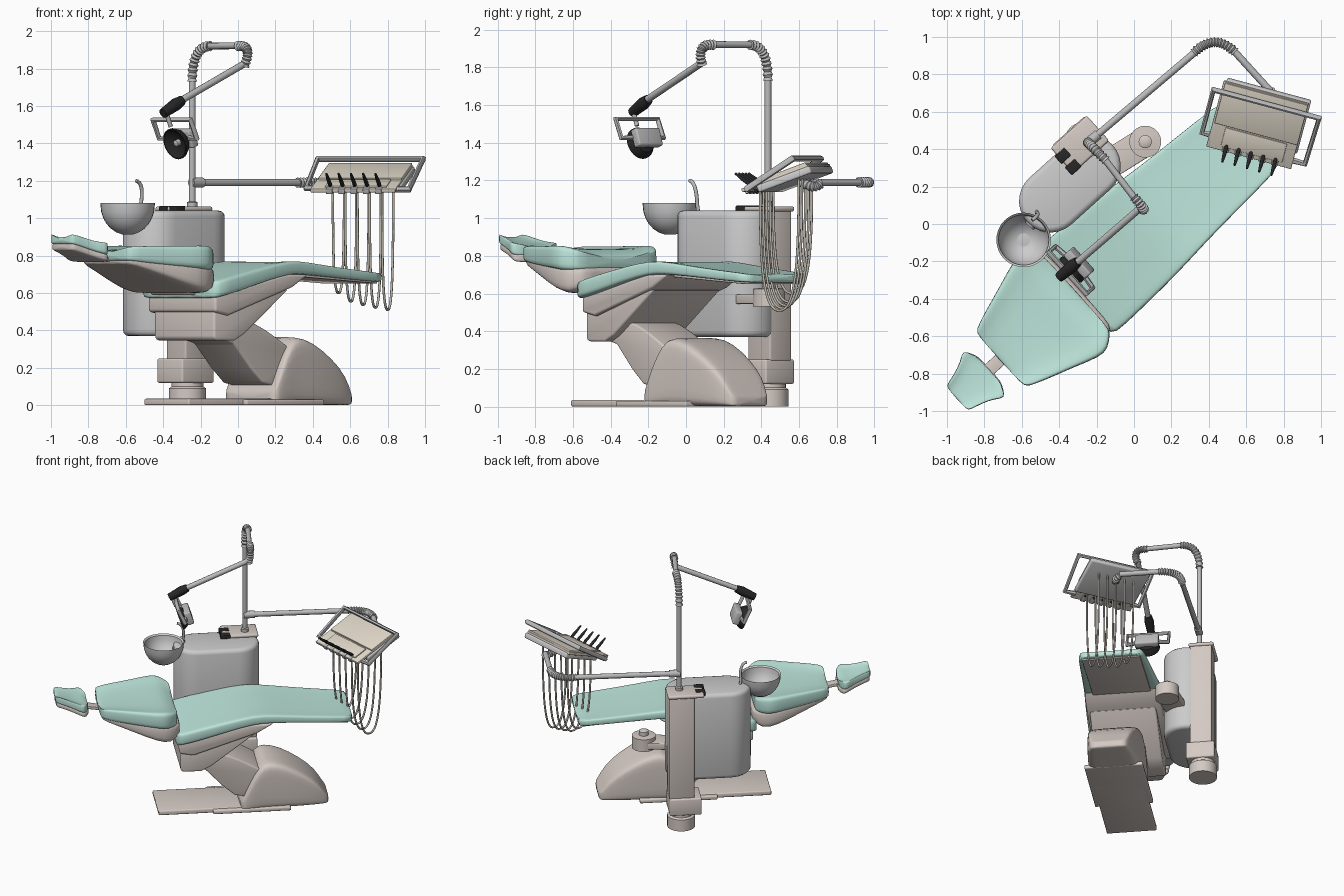
import bpy, bmesh, math
from mathutils import Matrix, Vector
from math import radians, sin, cos, pi

if "Cube" in bpy.data.objects:
    bpy.data.objects.remove(bpy.data.objects["Cube"])

def material(name, r, g, b):
    m = bpy.data.materials.new(name)
    m.diffuse_color = (r, g, b, 1)
    m.use_nodes = True
    m.node_tree.nodes["Principled BSDF"].inputs["Base Color"].default_value = m.diffuse_color
    return m

TEAL = material("teal", .51, .79, .71)
BEIGE = material("beige", .66, .59, .55)
PANEL = material("panel", .74, .68, .58)
BLACK = material("black", .02, .02, .02)
HOSE = material("hose", .50, .47, .41)
GREY = material("grey", .5, .5, .51)

T, R = Matrix.Translation, Matrix.Rotation
UNIT = R(radians(42), 4, 'Z')               # diagonal frame
CHAIR = T((.04, -.045, 0)) @ UNIT           # chair axis frame
BASE = CHAIR @ T((-.015, -.04, 0))          # base sits slightly off the chair axis
UP = R(pi / 2, 4, 'X')                      # profiles in (length, height)
SIDE = CHAIR @ UP
I = Matrix()

def skin(name, rings, mat, M=I, bevel=0, subsurf=0):
    """Closed rings joined into a capped body."""
    bm = bmesh.new()
    vs = [[bm.verts.new(p) for p in ring] for ring in rings]
    n = len(vs[0])
    for a, b in zip(vs, vs[1:]):
        for i in range(n):
            bm.faces.new((a[i], a[(i + 1) % n], b[(i + 1) % n], b[i]))
    bm.faces.new(vs[0][::-1])
    bm.faces.new(vs[-1])
    bmesh.ops.recalc_face_normals(bm, faces=bm.faces)
    if bevel:
        edges = [e for e in bm.edges if e.calc_face_angle(0) > radians(30)]
        bmesh.ops.bevel(bm, geom=edges, offset=bevel, segments=3, profile=.5,
                        affect='EDGES', clamp_overlap=True)
    me = bpy.data.meshes.new(name)
    bm.to_mesh(me)
    bm.free()
    ob = bpy.data.objects.new(name, me)
    bpy.context.collection.objects.link(ob)
    ob.matrix_world = M
    if mat:
        me.materials.append(mat)
    bpy.ops.object.select_all(action='DESELECT')
    ob.select_set(True)
    bpy.context.view_layer.objects.active = ob
    if subsurf:
        ob.modifiers.new("smooth", 'SUBSURF').levels = subsurf
        ob.modifiers["smooth"].render_levels = subsurf
        bpy.ops.object.shade_smooth()
    else:
        bpy.ops.object.shade_smooth_by_angle(angle=radians(35))
    return ob

def extrude(name, pts, lo, hi, mat, M=I, bevel=0):
    return skin(name, [[(x, y, z) for x, y in pts] for z in (lo, hi)], mat, M, bevel)

def box(name, x0, x1, y0, y1, z0, z1, mat, M=I, bevel=.01):
    return extrude(name, [(x0, y0), (x1, y0), (x1, y1), (x0, y1)], z0, z1, mat, M, bevel)

def lathe(name, profile, mat, M=I, n=32):
    return skin(name, [[(r * cos(2 * pi * i / n), r * sin(2 * pi * i / n), z) for i in range(n)]
                       for r, z in profile], mat, M)

def capsule(p, q, r, n=14):
    p, q = Vector(p), Vector(q)
    a = math.atan2(*(q - p).yx)
    arc = lambda c, s: [(c.x + r * cos(s + pi * i / n), c.y + r * sin(s + pi * i / n)) for i in range(n + 1)]
    return arc(q, a - pi / 2) + arc(p, a + pi / 2)

def pillow(name, stations, mat, dish=0, p=.4, M=CHAIR, n=20):
    """Rounded body lofted through (u, half width, bottom, top)."""
    s0, s1 = stations[0], stations[-1]
    rows = [(*s0, .8), (s0[0] + .015, *s0[1:], 1)] + [(*s, 1) for s in stations[1:-1]]
    rows += [(s1[0] - .015, *s1[1:], 1), (*s1, .8)]
    rings = []
    for u, w, zb, zt, k in rows:
        ring = []
        for i in range(n):
            c, s = cos(2 * pi * (i + .5) / n), sin(2 * pi * (i + .5) / n)
            c, s = math.copysign(abs(c) ** p, c), math.copysign(abs(s) ** p, s)
            z = (zb + zt) / 2 + s * k * (zt - zb) / 2 + (dish * (c * c - .6) if s > 0 else 0)
            ring.append((u, c * w * (.5 + .5 * k), z))
        rings.append(ring)
    return skin(name, rings, mat, M, subsurf=1)

def tube(name, pts, r, mat, M=I, radii=None, res=4):
    cu = bpy.data.curves.new(name, 'CURVE')
    cu.dimensions, cu.bevel_depth, cu.bevel_resolution, cu.use_fill_caps = '3D', r, res, True
    sp = cu.splines.new('POLY')
    sp.points.add(len(pts) - 1)
    for i, q in enumerate(pts):
        sp.points[i].co = (*q, 1)
        sp.points[i].radius = radii[i] if radii else 1
    cu.materials.append(mat)
    ob = bpy.data.objects.new(name, cu)
    bpy.context.collection.objects.link(ob)
    ob.matrix_world = M
    bpy.ops.object.select_all(action='DESELECT')
    ob.select_set(True)
    bpy.context.view_layer.objects.active = ob
    bpy.ops.object.convert(target='MESH')
    bpy.ops.object.shade_smooth_by_angle(angle=radians(50))

def bend(a, b, c, n):
    a, b, c = Vector(a), Vector(b), Vector(c)
    return [a * (1 - t) ** 2 + b * 2 * t * (1 - t) + c * t * t for t in (i / n for i in range(n + 1))]

def bellows(name, a, b, c, ribs=11):
    n = ribs * 2
    tube(name, bend(a, b, c, n), .02, GREY, radii=[1 if i % 2 else 1.4 for i in range(n + 1)])

# chair base: plates, housing, lifting arm
box("base_plate", -.59, .1, -.18, .18, 0, .035, BEIGE, BASE, .008)
box("base_skirt", -.2, .36, -.21, .21, 0, .03, BEIGE, BASE, .008)
pillow("base_housing", [(0, .205, 0, .08), (.07, .205, 0, .22), (.14, .2, 0, .345), (.2, .195, 0, .375),
                        (.32, .19, 0, .345), (.46, .175, 0, .26), (.57, .155, 0, .17), (.645, .13, 0, .06)],
       BEIGE, 0, .27, BASE)
extrude("lifting_arm", [(-.43, .38), (-.25, .33), (-.13, .2), (-.04, .12), (.06, .1), (.2, .28), (.09, .345),
                        (.0, .395), (-.09, .435), (-.19, .46), (-.4, .5)], -.16, .16, BEIGE, BASE @ UP, .012)

# seat with its shells
pillow("seat_cushion", [(-.49, .31, .565, .665), (-.3, .305, .605, .705), (-.1, .298, .66, .745), (.08, .285, .70, .775),
                        (.2, .272, .70, .767), (.45, .255, .68, .735), (.795, .238, .655, .705)], TEAL, .015, .27)
extrude("seat_shell", [(-.46, .59), (-.46, .50), (-.36, .48), (.1, .63), (.22, .70), (.05, .70), (-.25, .63)],
        -.27, .27, BEIGE, SIDE, .015)
extrude("seat_underbody", [(-.45, .52), (-.45, .36), (-.43, .345), (-.3, .345), (-.23, .38), (.09, .62), (-.2, .60)],
        -.23, .25, BEIGE, SIDE, .018)
extrude("footrest_underside", [(.15, .69), (.76, .65), (.76, .665), (.15, .71)], -.21, .21, BEIGE, SIDE, .004)

# backrest, neck and headrest
pillow("backrest_cushion", [(-1.02, .205, .77, .84), (-.92, .24, .755, .845), (-.75, .295, .735, .845),
                            (-.61, .348, .725, .85), (-.55, .345, .715, .85), (-.47, .29, .72, .82)], TEAL, .05, .3)
pillow("backrest_shell", [(-1.01, .2, .75, .81), (-.8, .268, .68, .78), (-.62, .33, .61, .765),
                          (-.52, .315, .585, .755), (-.45, .27, .64, .735)], BEIGE, 0, .34)
box("backrest_hinge", -.56, -.38, -.14, .14, .59, .65, BEIGE, CHAIR)
extrude("neck_bar", [(-1.2, .80), (-.93, .755), (-.93, .775), (-1.2, .825)], -.035, .035, BEIGE, SIDE, .004)
head = [(-1.33, .092, .86, .912), (-1.25, .108, .84, .89), (-1.18, .135, .815, .87),
        (-1.13, .178, .80, .867), (-1.095, .115, .80, .857)]
pillow("headrest_cushion", head, TEAL, .03, .33)
pillow("headrest_shell", [(u + .005, w * .96, z - .035, z + .01) for u, w, z, _ in head], BEIGE)

# water unit cabinet and support column
extrude("cabinet", capsule((-.25, .39), (.03, .39), .168), .37, 1.04, None, UNIT, .03)
box("column", .01, .19, .43, .585, .24, 1.05, BEIGE, UNIT)
box("column_cap", -.06, .2, .42, .6, 1.035, 1.063, BEIGE, UNIT, .012)
box("column_shelf", -.04, .19, .4, .605, .12, .25, BEIGE, UNIT)
lathe("column_foot", [(.1, 0), (.1, .09), (.085, .1), (.085, .13)], BEIGE, T((-.27, .445, 0)))
for i, (x, y) in enumerate([(-.38, .365), (-.325, .305)]):
    box(f"control_pad_{i}", -.035, .035, -.028, .028, 1.03, 1.066, BLACK, T((x, y, 0)) @ UNIT, .006)

# swivel bracket beside the chair
extrude("bracket_plate", capsule((.06, .44), (-.1, .34), .078), .545, .595, BEIGE, I, .006)
lathe("bracket_drum", [(.085, .53), (.085, .625), (.035, .63), (.035, .66), (.02, .668)], BEIGE, T((.06, .44, 0)))

# rinse bowl and spout
outer = [(.145 * sin(a), 1.07 - .16 * cos(a)) for a in (radians(12 + 13 * i) for i in range(7))]
inner = [(.135 * sin(a), 1.075 - .145 * cos(a)) for a in (radians(88 - 13 * i) for i in range(7))]
lathe("rinse_bowl", outer + [(.146, 1.08)] + inner, None, T((-.59, -.085, 0)))
lathe("bowl_drain", [(.035, .93), (.035, .942), (.01, .944)], None, T((-.59, -.085, 0)), 20)
tube("bowl_support", [(-.56, -.01, .99), (-.45, .1, .99)], .03, GREY)
tube("bowl_spout", [(-.52, .07, 1.0)] + bend((-.52, .06, 1.07), (-.5, .055, 1.19), (-.545, .02, 1.2), 8), .01, GREY)

# pole and lamp arm
tube("pole", [(-.245, .435, 1.04), (-.245, .435, 1.75)], .018, GREY)
lathe("pole_collar", [(.028, 1.06), (.028, 1.085), (.02, 1.09)], GREY, T((-.245, .435, 0)), 20)
bellows("pole_bend", (-.245, .435, 1.73), (-.245, .435, 1.92), (-.15, .34, 1.92))
tube("lamp_top_bar", [(-.16, .35, 1.92), (.01, .13, 1.922)], .018, GREY)
bellows("lamp_bend", (.0, .145, 1.92), (.08, .055, 1.93), (.035, .085, 1.815))
tube("lamp_arm", [(.045, .095, 1.832), (-.32, -.22, 1.62)], .019, GREY)
tube("lamp_grip", [(-.3, -.2, 1.63), (-.33, -.225, 1.61), (-.4, -.285, 1.56)], .03, BLACK, radii=[.9, 1.15, .9])
tube("lamp_stem", [(-.385, -.28, 1.57), (-.36, -.26, 1.49)], .012, GREY)

# lamp head facing the headrest
LAMP = T((-.33, -.24, 1.4)) @ UNIT @ R(radians(-109), 4, 'Y')
lathe("lamp_reflector", [(.03, -.05), (.065, -.035), (.086, 0), (.086, .012), (.08, .012), (.055, -.012), (.015, -.02)],
      BLACK, LAMP)
lathe("lamp_bulb", [(.018, -.02), (.018, .005), (.008, .012)], GREY, LAMP, 16)
box("lamp_body", -.04, .06, -.085, .085, -.08, -.03, GREY, LAMP)
tube("lamp_handles", [(.02, -.08, -.03), (.02, -.15, -.02), (.13, -.15, -.01), (.13, .15, -.01), (.02, .15, -.02),
                      (.02, .08, -.03)], .015, GREY, LAMP, res=1)

# instrument arm
tube("tray_arm", [(-.245, .435, 1.19), (.34, .93, 1.19)], .019, GREY)
tube("tray_arm_sleeve", [(-.25, .43, 1.19), (-.19, .48, 1.19)], .027, GREY)
bellows("tray_arm_bend", (.32, .915, 1.19), (.43, 1.025, 1.19), (.54, .92, 1.19), 14)
tube("tray_arm_end", [(.53, .93, 1.19), (.73, .71, 1.19)], .019, GREY)
bellows("tray_joint", (.73, .71, 1.18), (.75, .68, 1.15), (.69, .62, 1.19), 6)

# instrument tray
TRAY = T((.67, .53, 1.215)) @ R(radians(-15), 4, 'Z') @ R(radians(20), 4, 'X')
box("tray_body", -.23, .235, -.11, .2, -.045, -.005, None, TRAY)
box("tray_plate", -.245, .225, -.195, .19, -.012, .008, PANEL, TRAY, .004)
box("tray_cover", -.235, .225, -.05, .185, 0, .02, PANEL, TRAY, .004)
box("tray_control_strip", -.17, .17, -.17, -.06, 0, .016, PANEL, TRAY, .004)
tube("tray_handle", [(-.22, -.13, -.01), (-.285, -.13, -.01), (-.285, .145, .055), (.3, .145, .055),
                     (.29, -.15, -.01), (.21, -.15, -.01)], .018, GREY, TRAY, res=1)

# instruments and hanging hoses
for i in range(5):
    x = -.14 + .068 * i
    tube(f"handpiece_{i}", [(x, -.14, -.03), (x, -.17, .03), (x, -.195, .065), (x, -.22, .105)], .01, BLACK, TRAY,
         radii=[.7, 1.1, 1, .6])
    box(f"holder_{i}", x - .018, x + .018, -.2, -.15, -.02, .012, GREY, TRAY, .004)
    a, b = TRAY @ Vector((x, -.12, -.02)), TRAY @ Vector((x + .005, .1, -.04))
    low = .6 - .09 * (i / 4) ** .5
    pts = []
    for k in range(25):
        t = k / 24
        s = 2 * t - 1
        q = a.lerp(b, .5 + .5 * math.copysign(sin(abs(s) * pi / 2) ** .9, s))
        depth = (1 - abs(s) ** 2.2) ** .8 if abs(s) < 1 else 0
        q.z += (low - q.z) * depth
        pts.append(q)
    tube(f"hose_{i}", pts, .007, HOSE, res=2)
